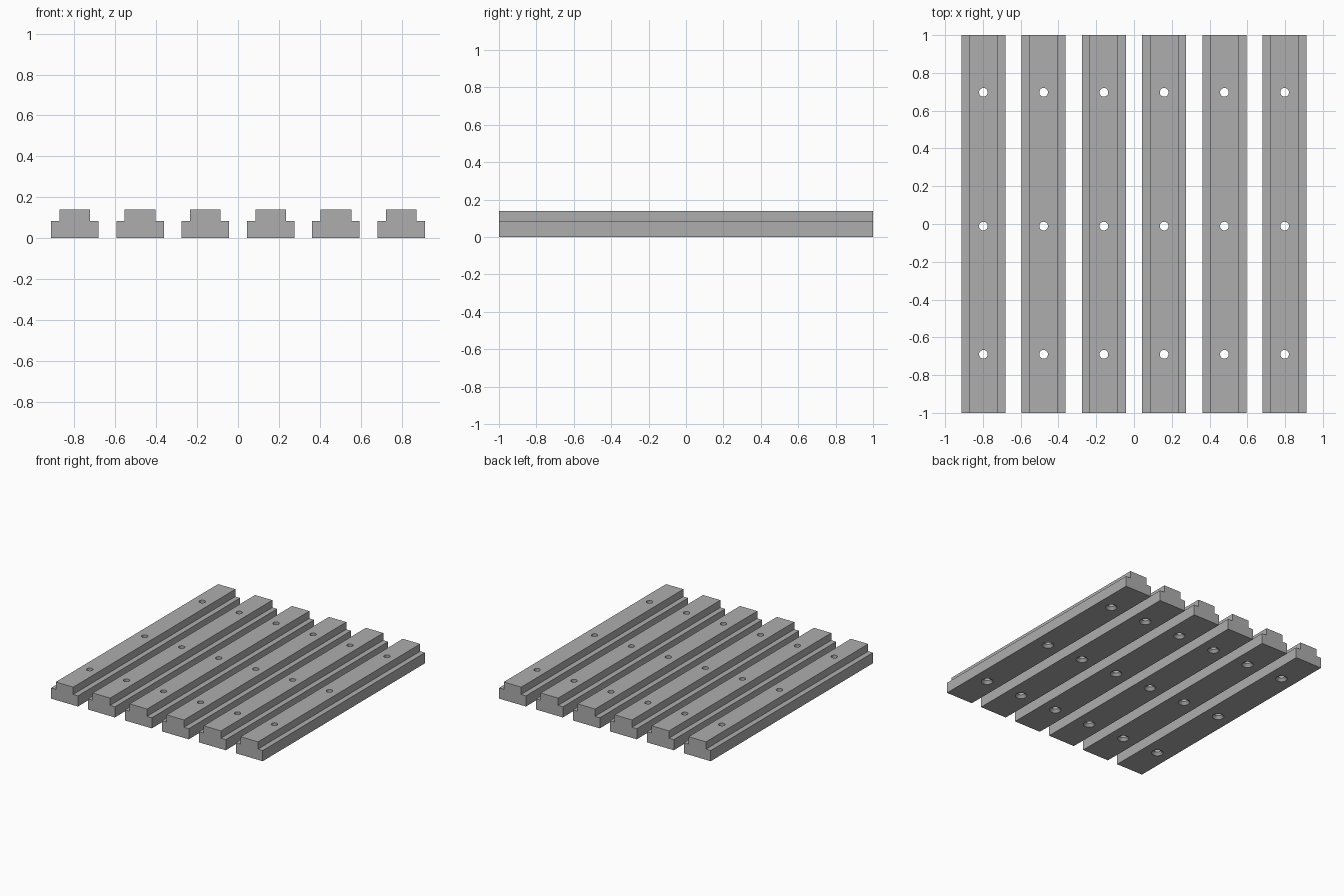
import bpy, bmesh, math

if "Cube" in bpy.data.objects:
    bpy.data.objects.remove(bpy.data.objects["Cube"])

PITCH = 0.319
HALF_BASE, HALF_TOP = 0.116, 0.075
LEDGE, HEIGHT = 0.083, 0.14
HOLE_Y = (-0.69, -0.011, 0.697)
HOLE_R, SINK_R, SINK_DEPTH = 0.023, 0.042, 0.021

grey = bpy.data.materials.new("light grey")
grey.diffuse_color = (0.42, 0.42, 0.42, 1)
grey.use_nodes = True
grey.node_tree.nodes["Principled BSDF"].inputs["Base Color"].default_value = grey.diffuse_color


def new_object(name, bm):
    bmesh.ops.recalc_face_normals(bm, faces=bm.faces)
    mesh = bpy.data.meshes.new(name)
    bm.to_mesh(mesh)
    bm.free()
    mesh.materials.append(grey)
    ob = bpy.data.objects.new(name, mesh)
    bpy.context.collection.objects.link(ob)
    return ob


# Stepped bar: mirrored profile extruded along y
half = [(HALF_BASE, 0), (HALF_BASE, LEDGE), (HALF_TOP, LEDGE), (HALF_TOP, HEIGHT)]
profile = half + [(-x, z) for x, z in reversed(half)]
bm = bmesh.new()
face = bm.faces.new([bm.verts.new((x, -1, z)) for x, z in profile])
ext = bmesh.ops.extrude_face_region(bm, geom=[face])
bmesh.ops.translate(bm, vec=(0, 2, 0),
                    verts=[g for g in ext["geom"] if isinstance(g, bmesh.types.BMVert)])
bar = new_object("bar_1", bm)

# Cutter: through holes with a countersink opening on the underside
below = 0.01
flare = SINK_R + (SINK_R - HOLE_R) * below / SINK_DEPTH
rings = [(flare, -below), (HOLE_R, SINK_DEPTH), (HOLE_R, HEIGHT + 0.02)]
SIDES = 32
bm = bmesh.new()
for y in HOLE_Y:
    loops = [[bm.verts.new((r * math.cos(2 * math.pi * i / SIDES),
                            y + r * math.sin(2 * math.pi * i / SIDES), z))
              for i in range(SIDES)] for r, z in rings]
    for a, b in zip(loops, loops[1:]):
        for i in range(SIDES):
            j = (i + 1) % SIDES
            bm.faces.new((a[i], a[j], b[j], b[i]))
    bm.faces.new(loops[0][::-1])
    bm.faces.new(loops[-1])
cutter = new_object("hole_cutter", bm)
cutter.hide_render = True

# Cut the holes and drop the cutter
mod = bar.modifiers.new("holes", 'BOOLEAN')
mod.operation = 'DIFFERENCE'
mod.solver = 'EXACT'
mod.object = cutter
bpy.context.view_layer.objects.active = bar
bar.select_set(True)
bpy.ops.object.modifier_apply(modifier=mod.name)
bpy.data.objects.remove(cutter)
bpy.ops.object.shade_smooth_by_angle(angle=math.radians(30))

# Row of six identical bars
for i in range(6):
    ob = bar if i == 0 else bar.copy()
    if i:
        ob.name = f"bar_{i + 1}"
        bpy.context.collection.objects.link(ob)
    ob.location.x = (i - 2.5) * PITCH
